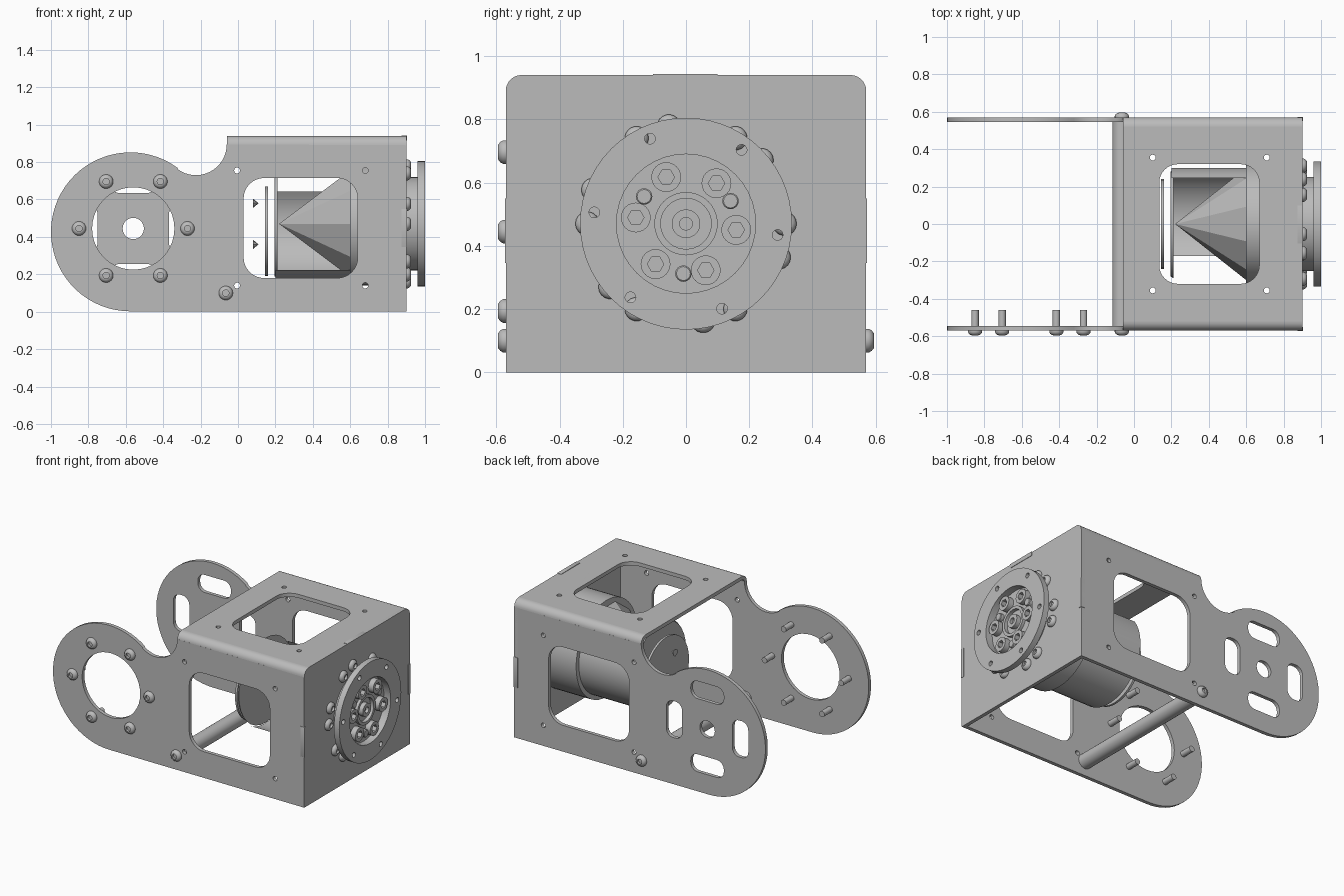
import bpy, bmesh
from math import sin, cos, pi, tau, radians
from mathutils import Matrix, Vector

if "Cube" in bpy.data.objects:
    bpy.data.objects.remove(bpy.data.objects["Cube"])

metal = bpy.data.materials.new("grey_metal")
metal.use_nodes = True
GREY = (0.5, 0.5, 0.5, 1)
metal.diffuse_color = GREY
metal.node_tree.nodes["Principled BSDF"].inputs["Base Color"].default_value = GREY

# Local z points out of the named side
FRONT = Matrix(((1, 0, 0), (0, 0, -1), (0, 1, 0))).to_4x4()
BACK = Matrix(((-1, 0, 0), (0, 0, 1), (0, 1, 0))).to_4x4()
END = Matrix(((0, 0, 1), (1, 0, 0), (0, 1, 0))).to_4x4()
TOP = Matrix.Identity(4)


def arc(cx, cy, r, a0, a1, n=12):
    return [(cx + r * cos(radians(a0 + (a1 - a0) * i / n)),
             cy + r * sin(radians(a0 + (a1 - a0) * i / n))) for i in range(n + 1)]


def circle(cx, cy, r, n=24, turn=0):
    return arc(cx, cy, r, turn, turn + 360, n)[:-1]


def rounded(x0, y0, x1, y1, r, n=8):
    return (arc(x1 - r, y0 + r, r, -90, 0, n) + arc(x1 - r, y1 - r, r, 0, 90, n)
            + arc(x0 + r, y1 - r, r, 90, 180, n) + arc(x0 + r, y0 + r, r, 180, 270, n))


def ring(cx, cy, r, start, count=6):
    return [(cx + r * cos(radians(start) + tau * i / count),
             cy + r * sin(radians(start) + tau * i / count)) for i in range(count)]


def finish(name, bm, basis, origin, smooth=True):
    bmesh.ops.remove_doubles(bm, verts=bm.verts, dist=1e-5)
    bmesh.ops.recalc_face_normals(bm, faces=bm.faces)
    bm.transform(Matrix.Translation(Vector(origin)) @ basis)
    mesh = bpy.data.meshes.new(name)
    bm.to_mesh(mesh)
    bm.free()
    mesh.materials.clear()
    mesh.materials.append(metal)
    obj = bpy.data.objects.new(name, mesh)
    bpy.context.collection.objects.link(obj)
    if smooth:
        bpy.ops.object.select_all(action='DESELECT')
        obj.select_set(True)
        bpy.context.view_layer.objects.active = obj
        bpy.ops.object.shade_smooth_by_angle(angle=radians(35))
    return obj


def plate(name, loops, thick, basis, origin):
    """Sheet from an outline followed by its holes."""
    curve = bpy.data.curves.new(name, 'CURVE')
    curve.dimensions = '2D'
    curve.fill_mode = 'BOTH'
    curve.extrude = thick / 2
    for loop in loops:
        spline = curve.splines.new('POLY')
        spline.points.add(len(loop) - 1)
        for p, (x, y) in zip(spline.points, loop):
            p.co = (x, y, 0, 1)
        spline.use_cyclic_u = True
    temp = bpy.data.objects.new(name + "_outline", curve)
    bpy.context.collection.objects.link(temp)
    mesh = bpy.data.meshes.new_from_object(
        temp.evaluated_get(bpy.context.evaluated_depsgraph_get()))
    bm = bmesh.new()
    bm.from_mesh(mesh)
    bpy.data.objects.remove(temp)
    bpy.data.curves.remove(curve)
    bpy.data.meshes.remove(mesh)
    return finish(name, bm, basis, origin)


def lathe(name, profile, basis, origin, seg=24, start=0, sweep=360, smooth=True):
    """Revolve (radius, height) points about local z."""
    bm = bmesh.new()
    verts = [bm.verts.new((r * cos(radians(start)), r * sin(radians(start)), h))
             for r, h in profile]
    edges = [bm.edges.new(pair) for pair in zip(verts, verts[1:])]
    bmesh.ops.spin(bm, geom=verts + edges, cent=(0, 0, 0), axis=(0, 0, 1),
                   angle=radians(sweep), steps=seg)
    return finish(name, bm, basis, origin, smooth)


def button_screw(name, basis, origin, shaft):
    profile = [(0, -shaft), (.02, -shaft), (.02, 0), (.038, 0), (.038, .008),
               (.033, .017), (.024, .024), (.017, .025), (.017, .01), (0, .01)]
    lathe(name, profile, basis, origin, 18)


T = 0.025          # sheet thickness
W = 0.57           # half width of the bracket
LUG = (-0.56, 0.445)
AXIS = (0, 0.47)   # drive axis in y, z

# Side plates with round lug, window and mounting holes
outline = ([(0.9, 0), (0.9, 0.89)] + arc(-0.225, 0.895, 0.165, 0, -127, 16)
           + arc(-0.575, 0.427, 0.425, 53, 270, 40))
window = rounded(0.03, 0.18, 0.64, 0.715, 0.11)
holes = [circle(x, z, 0.016, 12) for x in (-0.005, 0.68) for z in (0.14, 0.755)]
plate("front_side_plate", [outline, window, circle(*LUG, 0.22, 40)] + holes,
      T, FRONT, (0, -W + T / 2, 0))
slots = []
for i, (x, z) in enumerate(ring(*LUG, 0.25, 0, 4)):
    a, b = (0.06, 0.125) if i % 2 == 0 else (0.125, 0.06)
    slots.append(rounded(x - a, z - b, x + a, z + b, 0.052))
plate("back_side_plate", [outline, window, circle(*LUG, 0.057)] + slots + holes,
      T, FRONT, (0, W - T / 2, 0))

# Top plate and the bent corners joining it to the sides
top_holes = [circle(x, y, 0.016, 12) for x in (0.1, 0.71) for y in (-0.355, 0.355)]
plate("top_plate", [[(-0.06, -0.52), (0.9, -0.52), (0.9, 0.52), (-0.06, 0.52)],
                    rounded(0.135, -0.32, 0.67, 0.32, 0.1)] + top_holes,
      T, TOP, (0, 0, 0.94 - T / 2))
for name, side, a in (("front_bend", -1, 90), ("back_bend", 1, 0)):
    cy = side * 0.52
    plate(name, [arc(cy, 0.89, 0.05, a, a + 90, 8) + arc(cy, 0.89, 0.025, a + 90, a, 8)],
          0.96, END, (0.42, 0, 0))

# End plate with interlocking tabs
end_outline = ([(-W, 0), (W, 0)] + arc(W - 0.05, 0.89, 0.05, 0, 90, 8)
               + arc(0.05 - W, 0.89, 0.05, 90, 180, 8))
plate("end_plate", [end_outline], T, END, (0.9 - T / 2, 0, 0))
tabs = {"front_tab": (-W - .003, .345, -W + .02, .55),
        "back_tab": (W - .02, .345, W + .003, .55),
        "top_tab": (-.105, .915, .1, .943)}
for name, box in tabs.items():
    plate(name, [rounded(*box, 0.002, 2)], 0.03, END, (0.888, 0, 0))

# Lug screws
for x, z in ring(*LUG, 0.29, 0):
    button_screw("lug_screw", FRONT, (x, -W, z), 0.11)

# Cross rod with a screw at each end
lathe("cross_rod", [(0, -0.545), (.05, -0.545), (.05, 0.545), (0, 0.545)],
      FRONT, (-0.065, 0, 0.1))
button_screw("front_rod_screw", FRONT, (-0.065, -W, 0.1), 0.02)
button_screw("back_rod_screw", BACK, (-0.065, W, 0.1), 0.02)

# Motor: gearbox, partly open can with faceted core, rear disc and pins
lathe("gearbox", [(0, .6), (.33, .6), (.33, .88), (0, .88)], END, (0, *AXIS), 48)
lathe("motor_can", [(.3, .2), (.3, .6)], END, (0, *AXIS), 20, -125, 160)
lathe("motor_core", [(0, .22), (.3, .6)], END, (0, *AXIS), 10, smooth=False)
lathe("motor_cap", [(0, .195), (.28, .195), (.29, .21), (0, .21)], END, (0, *AXIS), 32)
lathe("rear_disc", [(0, .145), (.24, .145), (.24, .16), (0, .16)], END, (0, 0, 0.43), 32)
for z in (0.36, 0.58):
    lathe("rear_pin", [(0, .08), (.025, .08), (0, .11)], END, (0, 0, z), 8)

# Ring of screws in the end plate behind the flange
for start in (0, 40):
    for y, z in ring(*AXIS, 0.312, start):
        button_screw("end_screw", END, (0.9, y, z), 0.02)

# Output hub and flange
lathe("output_hub", [(.25, .9), (.25, .96), (.22, .96), (.22, .95), (.1, .95), (.1, .97),
                     (.08, .97), (.08, .945), (.045, .945), (.045, .975), (.02, .975),
                     (.02, .955), (0, .955)], END, (0, *AXIS), 40)
plate("output_flange", [circle(*AXIS, 0.335, 56), circle(*AXIS, 0.22, 40)]
      + [circle(y, z, 0.017, 14) for y, z in ring(*AXIS, 0.292, -7)],
      0.04, END, (0.98, 0, 0))
for y, z in ring(*AXIS, 0.16, -7):
    plate("hub_cap_screw", [circle(y, z, 0.047), circle(y, z, 0.026, 6)],
          0.04, END, (0.968, 0, 0))
for y, z in ring(*AXIS, 0.158, 27, 3):
    lathe("dowel_pin", [(.026, .94), (.026, .972), (.022, .976), (0, .976)], END, (0, y, z), 16)
